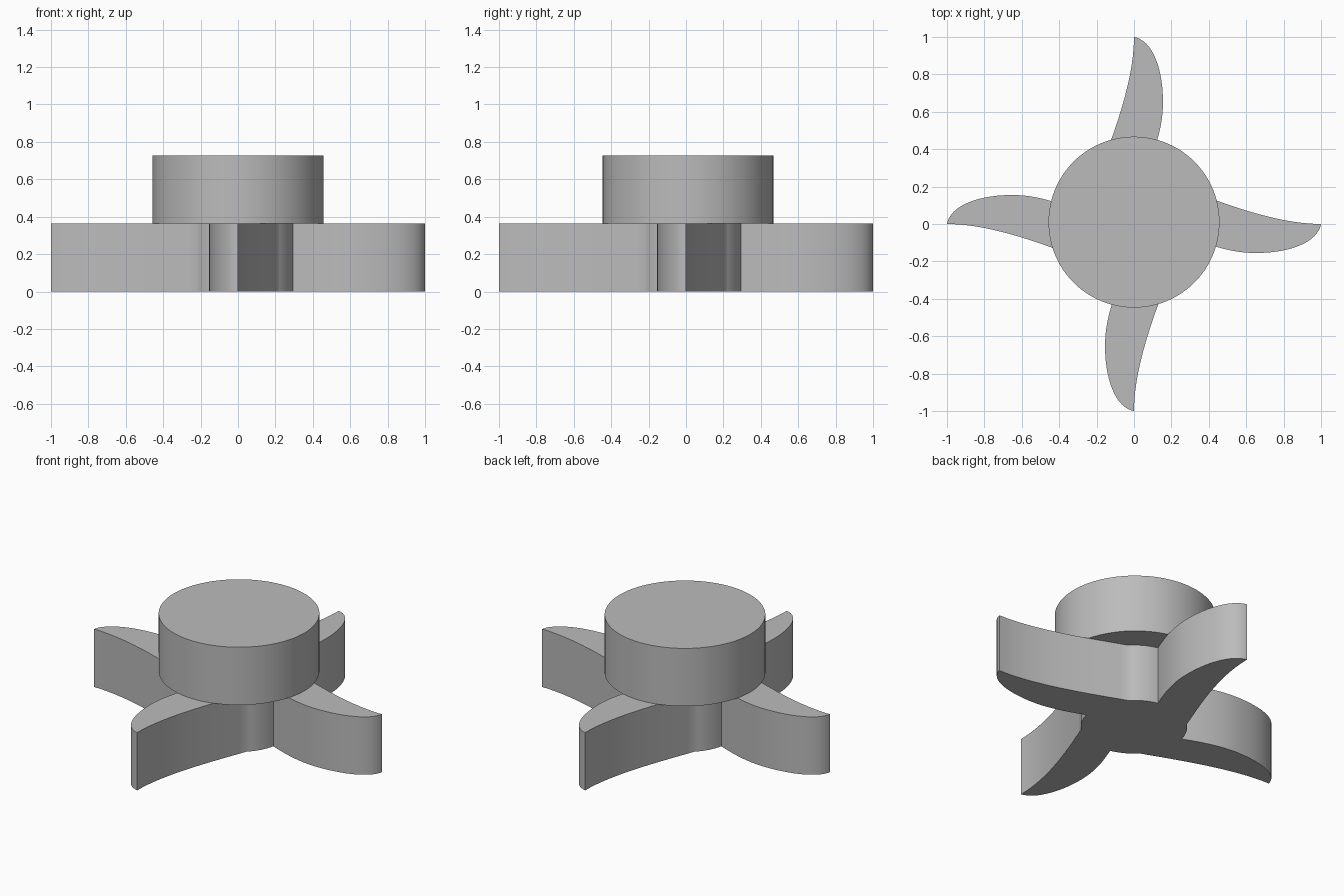
import bpy, bmesh
from math import atan2, cos, sin, pi, radians
from mathutils import Matrix, Vector
from mathutils.geometry import interpolate_bezier

cube = bpy.data.objects.get("Cube")
if cube:
    bpy.data.objects.remove(cube, do_unlink=True)

LAYER = 0.363        # thickness of each tier
CORE_R = 0.303       # hub radius between the blades
CAP_R = 0.457

GREY = (0.5, 0.5, 0.5, 1)
grey = bpy.data.materials.new("plain grey")
grey.use_nodes = True
grey.diffuse_color = GREY
grey.node_tree.nodes["Principled BSDF"].inputs["Base Color"].default_value = GREY


def extrude_outline(name, outline, z0, z1):
    """Solid prism from a closed counter-clockwise outline."""
    bm = bmesh.new()
    face = bm.faces.new([bm.verts.new((p.x, p.y, z0)) for p in outline])
    result = bmesh.ops.extrude_face_region(bm, geom=[face], use_keep_orig=True)
    top = [g for g in result["geom"] if isinstance(g, bmesh.types.BMVert)]
    bmesh.ops.translate(bm, verts=top, vec=(0, 0, z1 - z0))
    bmesh.ops.recalc_face_normals(bm, faces=bm.faces)
    mesh = bpy.data.meshes.new(name)
    bm.to_mesh(mesh)
    bm.free()
    mesh.materials.append(grey)
    obj = bpy.data.objects.new(name, mesh)
    bpy.context.collection.objects.link(obj)
    bpy.ops.object.select_all(action="DESELECT")
    obj.select_set(True)
    bpy.context.view_layer.objects.active = obj
    bpy.ops.object.shade_smooth_by_angle(angle=radians(30))
    return obj


def arc(radius, start, end, steps, centre=(0, 0)):
    return [Vector((centre[0] + radius * cos(a), centre[1] + radius * sin(a)))
            for a in (start + (end - start) * i / steps for i in range(steps))]


def bezier(a, b, c, d, steps=16):
    points = interpolate_bezier(*(Vector(p) for p in (a, b, c, d)), steps)
    return [Vector(p[:2]) for p in points[:-1]]


# One blade edge: bulging side out to the tip, then hollow side back, then hub arc
root, belly, tip, heel = (0.295, -0.07), (0.65, -0.155), (1, 0), (0.22, 0.21)
blade = bezier(root, (0.42, -0.12), (0.53, -0.155), belly)
blade += bezier(belly, (0.85, -0.155), (0.985, -0.09), tip)
blade += bezier(tip, (0.75, 0), (0.45, 0.12), heel)
blade += arc(CORE_R, atan2(heel[1], heel[0]), atan2(root[1], root[0]) + pi / 2, 8)

# Four blades and the hub between them as one outline
rotor = [Matrix.Rotation(k * pi / 2, 2) @ p for k in range(4) for p in blade]
extrude_outline("bladed_rotor", rotor, 0, LAYER)

# Round cap on top, set slightly towards the back
extrude_outline("round_cap", arc(CAP_R, 0, 2 * pi, 96, (0, 0.01)), LAYER, 2 * LAYER)
